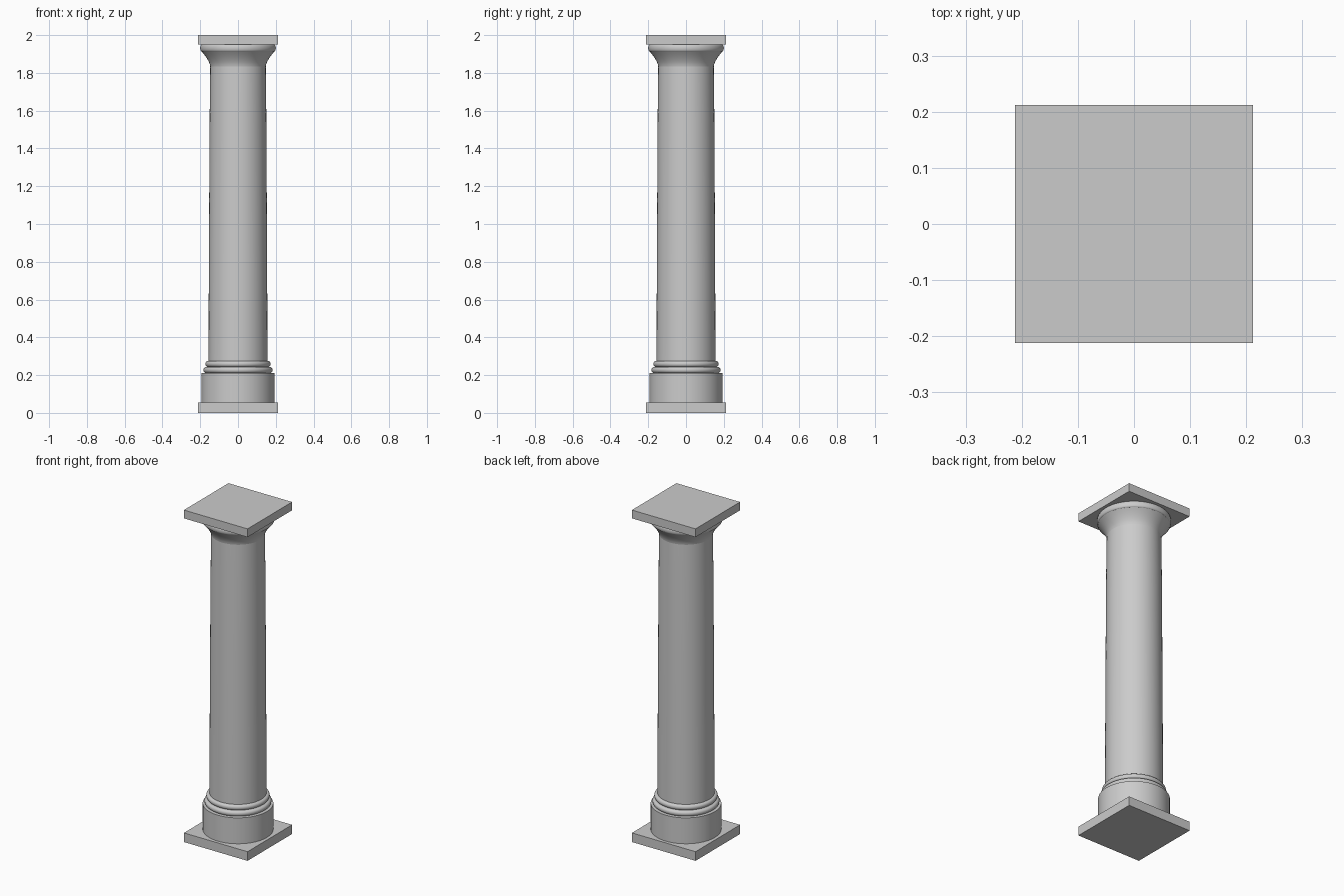
import bpy, bmesh, math

if "Cube" in bpy.data.objects:
    bpy.data.objects.remove(bpy.data.objects["Cube"])

SEGMENTS = 64


def finish(name, bm):
    bmesh.ops.recalc_face_normals(bm, faces=bm.faces)
    mesh = bpy.data.meshes.new(name)
    bm.to_mesh(mesh)
    bm.free()
    obj = bpy.data.objects.new(name, mesh)
    bpy.context.collection.objects.link(obj)
    return obj


def slab(name, half, z0, z1):
    bm = bmesh.new()
    bmesh.ops.create_cube(bm, size=1)
    for v in bm.verts:
        v.co = (v.co.x * 2 * half, v.co.y * 2 * half, z1 if v.co.z > 0 else z0)
    return finish(name, bm)


def lathe(name, profile):
    """Closed turned solid from (radius, z) points, bottom to top."""
    bm = bmesh.new()
    rings = []
    for r, z in profile:
        rings.append([bm.verts.new((r * math.cos(2 * math.pi * i / SEGMENTS),
                                    r * math.sin(2 * math.pi * i / SEGMENTS), z))
                      for i in range(SEGMENTS)])
    for a, b in zip(rings, rings[1:]):
        for i in range(SEGMENTS):
            j = (i + 1) % SEGMENTS
            bm.faces.new((a[i], a[j], b[j], b[i]))
    bm.faces.new(rings[0])
    bm.faces.new(rings[-1])
    obj = finish(name, bm)
    bpy.ops.object.select_all(action='DESELECT')
    obj.select_set(True)
    bpy.context.view_layer.objects.active = obj
    bpy.ops.object.shade_smooth_by_angle(angle=math.radians(35))
    return obj


def rounded_edge(radius, z0, z1, bulge, steps=8):
    """Half-round moulding profile bulging outwards to the given radius."""
    mid, h = (z0 + z1) / 2, (z1 - z0) / 2
    angles = [math.pi * (k / steps - 0.5) for k in range(steps + 1)]
    return [(radius - bulge + bulge * math.cos(a), mid + h * math.sin(a)) for a in angles]


# Square slabs at the foot and head
slab("plinth", 0.212, 0.0, 0.055)
slab("abacus", 0.212, 1.95, 2.0)

# Round pedestal drum
lathe("base_drum", [(0.193, 0.055), (0.193, 0.211)])

# Two stacked half-round base rings
lathe("lower_ring", rounded_edge(0.183, 0.211, 0.243, 0.014))
lathe("upper_ring", rounded_edge(0.173, 0.243, 0.275, 0.014))

# Gently tapered shaft
lathe("shaft", [(0.156, 0.275), (0.155, 0.6), (0.153, 1.02),
                (0.150, 1.57), (0.147, 1.835)])

# Flared neck of the capital, curving outwards
flare = [(0.147 + 0.045 * (k / 8) ** 1.5, 1.835 + 0.078 * k / 8) for k in range(9)]
lathe("capital_flare", flare)

# Rounded band beneath the top slab
lathe("capital_band", rounded_edge(0.2, 1.913, 1.95, 0.008))
